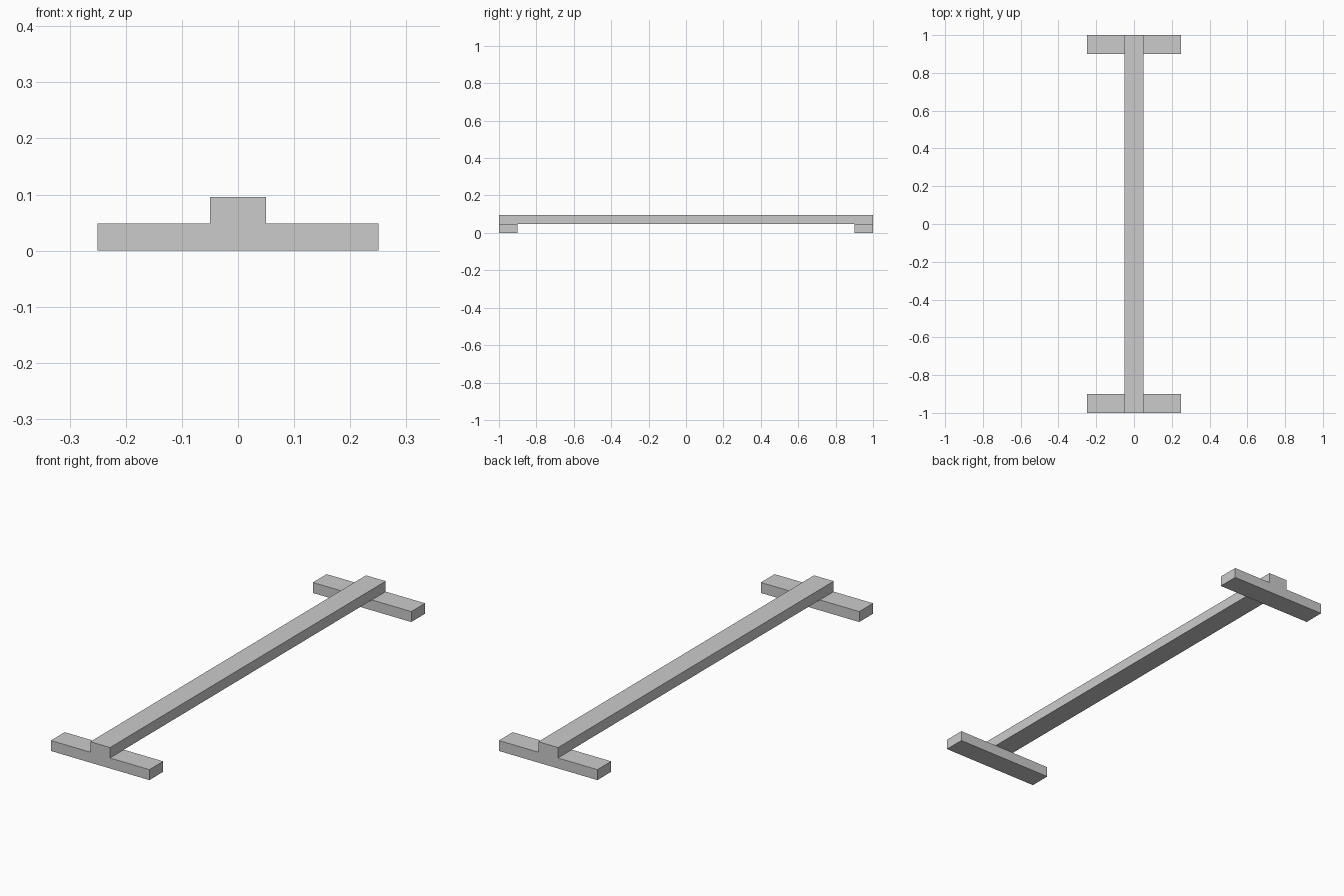
import bpy

if "Cube" in bpy.data.objects:
    bpy.data.objects.remove(bpy.data.objects["Cube"])


def box(name, size, centre):
    """Add a box of the given size, with the scale applied."""
    bpy.ops.mesh.primitive_cube_add(size=1, location=centre)
    obj = bpy.context.object
    obj.name = name
    obj.scale = size
    bpy.ops.object.transform_apply(location=False, rotation=False, scale=True)
    return obj


THICK = 0.048   # board thickness
WIDTH = 0.1     # board width

# Long beam resting on the feet
box("beam", (WIDTH, 2.0, THICK), (0, 0, THICK * 1.5))

# Cross feet, flush with the beam ends
for name, side in (("front_foot", -1), ("back_foot", 1)):
    box(name, (0.5, WIDTH, THICK), (0, side * (1 - WIDTH / 2), THICK / 2))
